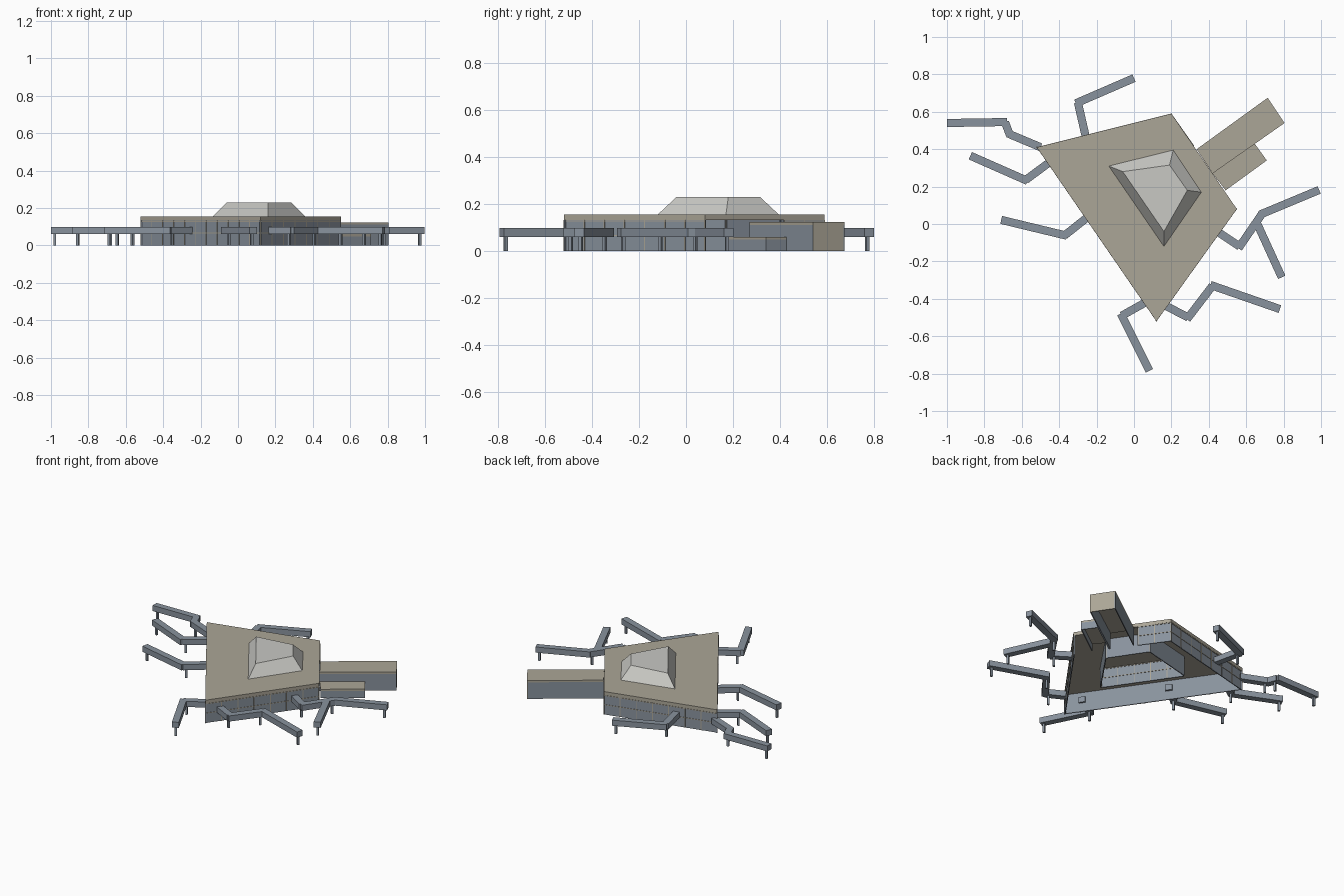
import bpy, bmesh
from math import atan2
from mathutils import Vector

cube = bpy.data.objects.get("Cube")
if cube:
    bpy.data.objects.remove(cube)


def material(name, rgb):
    m = bpy.data.materials.new(name)
    m.use_nodes = True
    m.diffuse_color = (*rgb, 1)
    m.node_tree.nodes["Principled BSDF"].inputs["Base Color"].default_value = (*rgb, 1)
    return m


BEIGE = material("beige panel", (0.41, 0.38, 0.31))
BLUE = material("blue grey glass", (0.25, 0.29, 0.34))
PALE = material("pale skylight", (0.58, 0.58, 0.55))


def finish(name, bm, mat):
    bmesh.ops.recalc_face_normals(bm, faces=bm.faces)
    me = bpy.data.meshes.new(name)
    bm.to_mesh(me)
    bm.free()
    me.materials.append(mat)
    ob = bpy.data.objects.new(name, me)
    bpy.context.collection.objects.link(ob)
    return ob


def loft(bm, bottom, top, z0, z1):
    """Closed solid between two outlines."""
    low = [bm.verts.new((x, y, z0)) for x, y in bottom]
    high = [bm.verts.new((x, y, z1)) for x, y in top]
    bm.faces.new(low[::-1])
    bm.faces.new(high)
    n = len(low)
    for i in range(n):
        j = (i + 1) % n
        bm.faces.new((low[i], low[j], high[j], high[i]))


def bar(bm, a, b, width, z0, z1, shift=0.0):
    """Upright box from a to b, moved sideways by shift."""
    a, b = Vector(a), Vector(b)
    d = (b - a).normalized()
    side = Vector((-d.y, d.x))
    a, b = a + side * shift, b + side * shift
    w = side * width / 2
    pts = [a - w, b - w, b + w, a + w]
    loft(bm, pts, pts, z0, z1)


def wall_run(name, points, height, inward, panel=0.105):
    """Glass walls with a beige grid on one face; inward is the sign of the wall's core."""
    glass, grid = bmesh.new(), bmesh.new()
    for a, b in zip(points, points[1:]):
        a, b = Vector(a), Vector(b)
        bar(glass, a, b, 0.006, 0, height, inward * 0.005)
        count = max(2, round((b - a).length / panel))
        for i in range(count + 1):
            p = a.lerp(b, i / count)
            d = (b - a).normalized() * 0.0025
            bar(grid, p - d, p + d, 0.003, 0, height, inward * 0.001)
        for z in (height * 0.5, height * 0.97):
            bar(grid, a, b, 0.003, z - 0.002, z + 0.002, inward * 0.001)
    finish(name + "_glass", glass, BLUE)
    finish(name + "_mullions", grid, BEIGE)


# Main hall: roof slab, outer glazing and walls of the central court
west, north, east, south = (-0.52, 0.41), (0.20, 0.59), (0.55, 0.08), (0.12, -0.52)
ROOF_LOW, ROOF_TOP = 0.132, 0.155
outline = [west, south, east, north]
bm = bmesh.new()
loft(bm, outline, outline, ROOF_LOW, ROOF_TOP)
finish("hall_roof", bm, BEIGE)
wall_run("outer_wall", [(0.32, 0.42), north, west, south, east], ROOF_LOW, 1)

base = [(-0.135, 0.31), (0.16, -0.12), (0.36, 0.17), (0.21, 0.395)]
wall_run("court_wall", base + base[:1], ROOF_LOW, -1)

# Sloped skylight above the court
crown = [(-0.06, 0.28), (0.16, -0.04), (0.285, 0.18), (0.19, 0.315)]
bm = bmesh.new()
loft(bm, base, crown, ROOF_TOP, 0.23)
finish("skylight", bm, PALE)


# Two piers, hollow underneath
def pier(name, corners, height, end_mat):
    a, b, c, d = corners
    roof, sides, end = bmesh.new(), bmesh.new(), bmesh.new()
    loft(roof, corners, corners, height - 0.012, height)
    bar(sides, a, b, 0.006, 0, height - 0.012, 0.003)
    bar(sides, c, d, 0.006, 0, height - 0.012, 0.003)
    bar(end, b, c, 0.006, 0, height - 0.012, 0.003)
    finish(name + "_roof", roof, BEIGE)
    finish(name + "_sides", sides, BLUE)
    finish(name + "_end", end, end_mat)


pier("large_pier", [(0.42, 0.27), (0.805, 0.54), (0.715, 0.675), (0.335, 0.40)], 0.123, BEIGE)
pier("small_pier", [(0.49, 0.18), (0.71, 0.34), (0.645, 0.43), (0.42, 0.27)], 0.06, BLUE)

# Jet bridges: bent raised corridors on slim posts
bridges = {
    "north": [(-0.26, 0.475), (-0.30, 0.65), (0.0, 0.78)],
    "northwest": [(-0.51, 0.415), (-0.665, 0.48), (-0.69, 0.545), (-1.0, 0.54)],
    "west": [(-0.465, 0.32), (-0.58, 0.235), (-0.875, 0.365)],
    "southwest": [(-0.25, 0.035), (-0.37, -0.06), (-0.71, 0.022)],
    "south": [(0.06, -0.42), (-0.065, -0.49), (0.082, -0.785)],
    "southeast": [(0.175, -0.44), (0.29, -0.50), (0.42, -0.33), (0.78, -0.455)],
    "east": [(0.46, -0.05), (0.565, -0.12), (0.685, 0.055), (0.99, 0.182)],
    "east_branch": [(0.655, 0.01), (0.79, -0.285)],
}
for name, path in bridges.items():
    tube, posts = bmesh.new(), bmesh.new()
    for a, b in zip(path, path[1:]):
        a, b = Vector(a), Vector(b)
        d = (b - a).normalized()
        bar(tube, a - d * 0.012, b, 0.043, 0.06, 0.098)
        p = b - d * 0.02
        bar(posts, p - d * 0.007, p + d * 0.007, 0.014, 0, 0.06)
    finish(name + "_jet_bridge", tube, BLUE)
    finish(name + "_bridge_posts", posts, BLUE)
